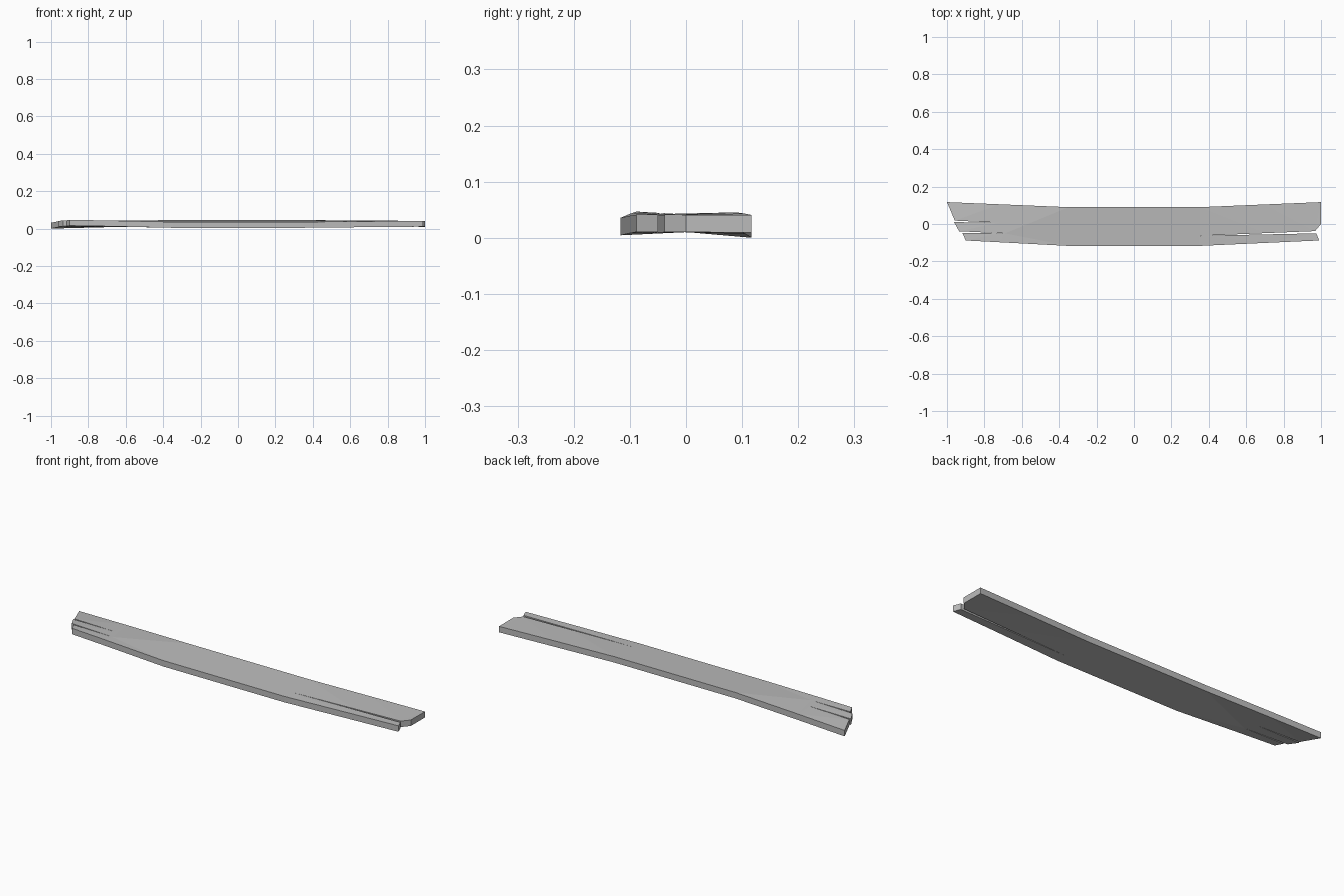
import bpy, bmesh

cube = bpy.data.objects.get("Cube")
if cube:
    bpy.data.objects.remove(cube)

BEND = 0.35          # the middle third is straight
THICKNESS = 0.031

# Plank outline seen from above, with split ends
OUTLINE = [
    (-1, 0.117), (-0.958, 0.018), (-0.72, 0.007), (-0.962, 0.01),
    (-0.935, -0.039), (-0.69, -0.05), (-0.918, -0.047), (-0.9, -0.088),
    (-BEND, -0.117), (BEND, -0.117), (0.99, -0.088), (0.975, -0.05),
    (BEND, -0.063), (0.968, -0.038), (1, 0), (1, 0.117),
    (BEND, 0.09), (-BEND, 0.09),
]


def twist(x, y):
    """Underside height: the middle leans forward, the right end is level,
    the left end leans back."""
    t = max(0, (abs(x) - BEND) / (0.95 - BEND))
    slope = 0.048 * (1 - t) - (0.075 * t if x < 0 else 0)
    return 0.011 + slope * y


bm = bmesh.new()
bm.faces.new([bm.verts.new((x, y, 0)) for x, y in OUTLINE])

# Cross cuts so the twist stays even along the plank
for x in (-0.72, -BEND, BEND, 0.7):
    bmesh.ops.bisect_plane(bm, geom=bm.verts[:] + bm.edges[:] + bm.faces[:],
                           dist=0.0001, plane_co=(x, 0, 0), plane_no=(1, 0, 0))

# Thicken, then twist
top = bmesh.ops.extrude_face_region(bm, geom=bm.faces[:], use_keep_orig=True)
for v in top["geom"]:
    if isinstance(v, bmesh.types.BMVert):
        v.co.z = THICKNESS
for v in bm.verts:
    v.co.z += twist(v.co.x, v.co.y)
bmesh.ops.triangulate(bm, faces=bm.faces[:])
bmesh.ops.recalc_face_normals(bm, faces=bm.faces[:])

# Rest on the ground
lowest = min(v.co.z for v in bm.verts)
bmesh.ops.translate(bm, verts=bm.verts[:], vec=(0, 0, -lowest))

mesh = bpy.data.meshes.new("split_plank")
bm.to_mesh(mesh)
bm.free()
plank = bpy.data.objects.new("split_plank", mesh)
bpy.context.collection.objects.link(plank)

# Plain grey
grey = bpy.data.materials.new("weathered_grey")
grey.use_nodes = True
colour = (0.5, 0.5, 0.5, 1)
grey.diffuse_color = colour
grey.node_tree.nodes["Principled BSDF"].inputs["Base Color"].default_value = colour
mesh.materials.append(grey)
